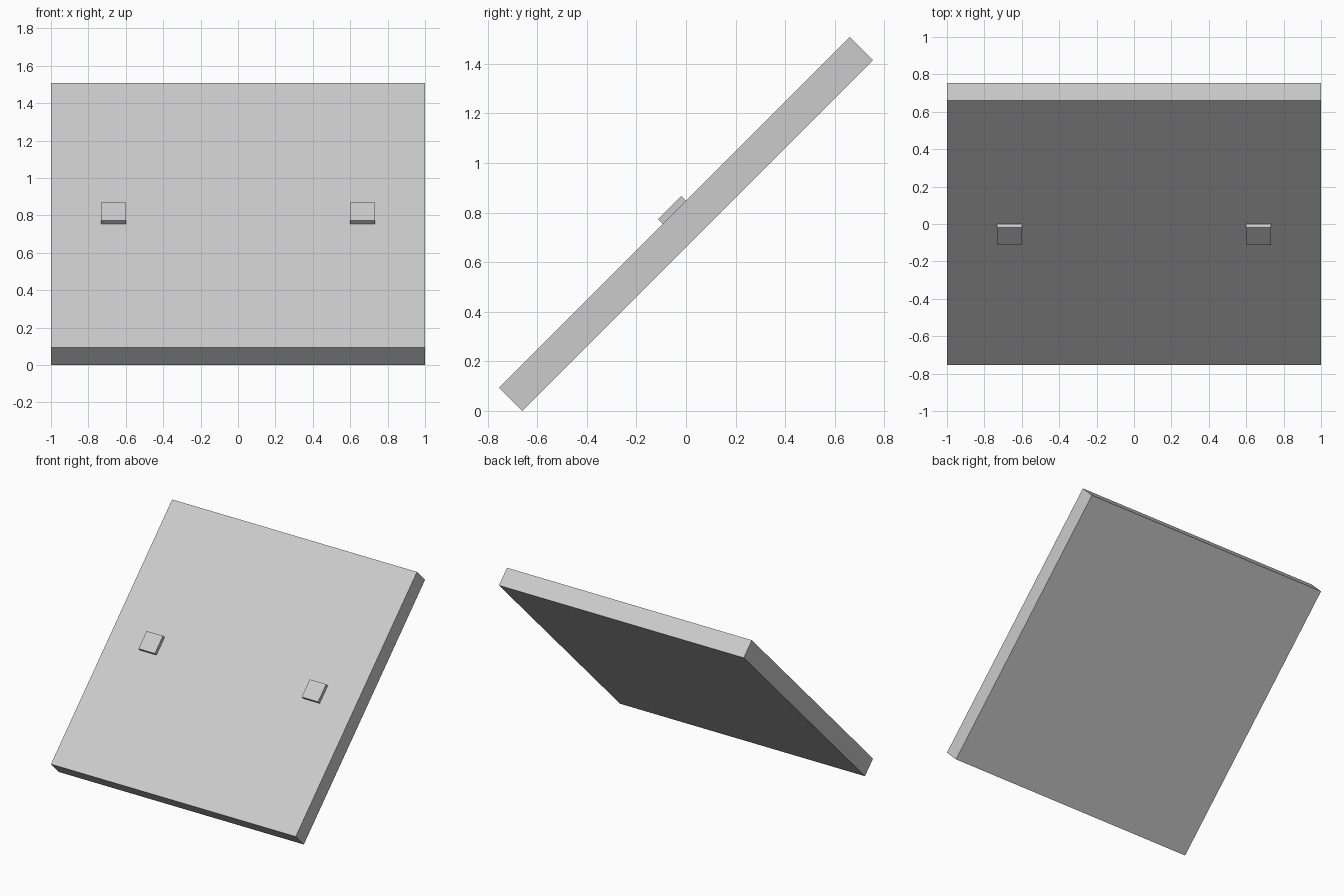
import bpy
from math import radians, sqrt
from mathutils import Matrix, Vector

if "Cube" in bpy.data.objects:
    bpy.data.objects.remove(bpy.data.objects["Cube"])

T = 2 / 15                      # slab thickness and pad width
CENTRE_Z = (2 + T) / (2 * sqrt(2))
TILT = Matrix.Translation((0, 0, CENTRE_Z)) @ Matrix.Rotation(radians(45), 4, 'X')


def tilted_box(name, size, centre):
    """Box given in the panel's own frame, tilted 45 degrees with it."""
    bpy.ops.mesh.primitive_cube_add(size=1)
    ob = bpy.context.object
    ob.name = name
    ob.data.transform(Matrix.Diagonal((*size, 1)))
    ob.matrix_world = TILT @ Matrix.Translation(Vector(centre))
    return ob


# Main tilted slab
tilted_box("sloped_panel", (2, 2, T), (0, 0, 0))

# Two small square pads on the upper face
pad_h = 0.027
for side, x in (("left", -2 / 3), ("right", 2 / 3)):
    tilted_box(side + "_pad", (T, T, pad_h), (x, 0, T / 2 + pad_h / 2))
